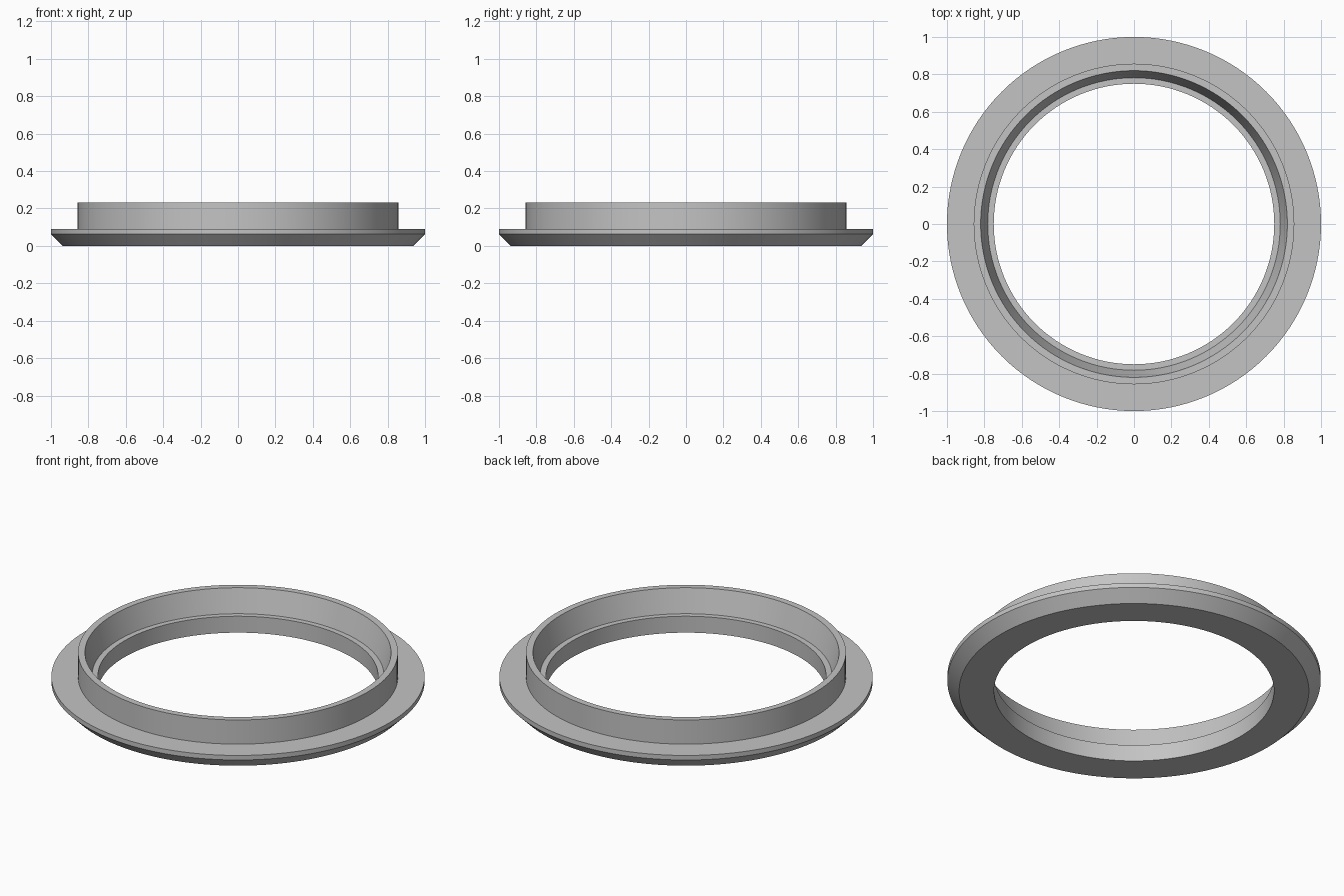
import bpy, bmesh, math

cube = bpy.data.objects.get("Cube")
if cube:
    bpy.data.objects.remove(cube, do_unlink=True)

SEGMENTS = 128

grey = bpy.data.materials.new("light grey")
grey.use_nodes = True
colour = (0.55, 0.55, 0.55, 1)
grey.diffuse_color = colour
grey.node_tree.nodes["Principled BSDF"].inputs["Base Color"].default_value = colour

# Closed cross-section as (radius, height): chamfered flange, collar, tapered bore, inner ledge
profile = [
    (0.75, 0), (0.937, 0), (1, 0.063), (1, 0.09),
    (0.857, 0.09), (0.857, 0.233), (0.82, 0.233),
    (0.782, 0.097), (0.75, 0.097),
]

# Sweep the section around the vertical axis
bm = bmesh.new()
rings = []
for i in range(SEGMENTS):
    a = 2 * math.pi * i / SEGMENTS
    rings.append([bm.verts.new((r * math.cos(a), r * math.sin(a), z)) for r, z in profile])
for i, ring in enumerate(rings):
    following = rings[(i + 1) % SEGMENTS]
    for j in range(len(profile)):
        k = (j + 1) % len(profile)
        bm.faces.new((ring[j], following[j], following[k], ring[k]))
bmesh.ops.recalc_face_normals(bm, faces=bm.faces)

mesh = bpy.data.meshes.new("flanged_ring")
bm.to_mesh(mesh)
bm.free()
mesh.materials.append(grey)
ring_object = bpy.data.objects.new("flanged_ring", mesh)
bpy.context.collection.objects.link(ring_object)

# Smooth around the ring, sharp at the profile corners
bpy.ops.object.select_all(action="DESELECT")
ring_object.select_set(True)
bpy.context.view_layer.objects.active = ring_object
bpy.ops.object.shade_smooth_by_angle(angle=math.radians(25))
